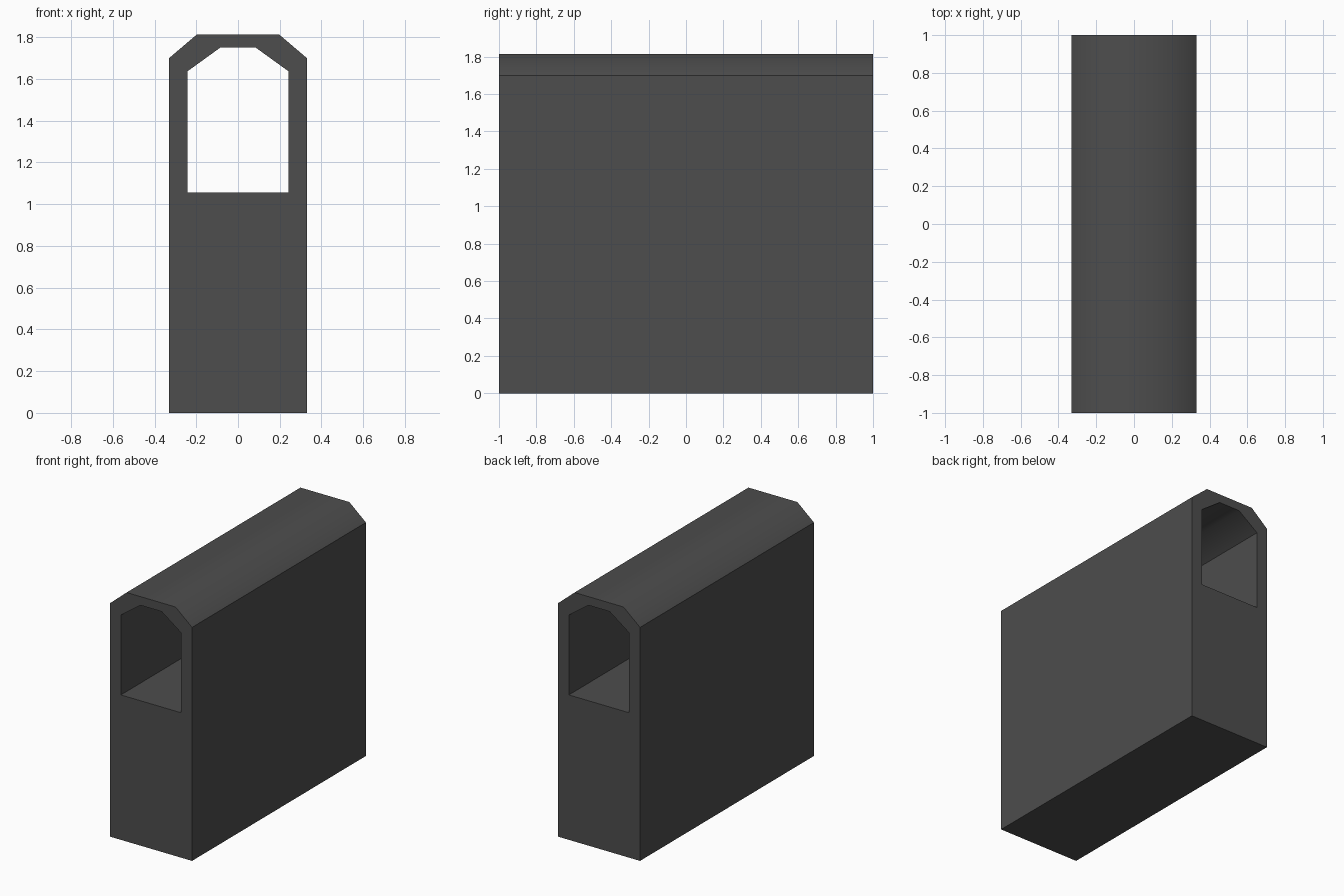
import bpy, bmesh, math

if "Cube" in bpy.data.objects:
    bpy.data.objects.remove(bpy.data.objects["Cube"])

HALF_LENGTH = 1.0

# one flat colour
mat = bpy.data.materials.new("dark grey")
mat.diffuse_color = (0.075, 0.075, 0.075, 1)
mat.use_nodes = True
mat.node_tree.nodes["Principled BSDF"].inputs["Base Color"].default_value = mat.diffuse_color


def arch(half_w, bottom, shoulder, half_top, top):
    """Chamfered arch profile, mirrored about x = 0."""
    right = [(half_w, bottom), (half_w, shoulder), (half_top, top)]
    return right + [(-x, z) for x, z in reversed(right)]


outer = arch(0.33, 0.0, 1.70, 0.197, 1.813)
inner = arch(0.243, 1.055, 1.636, 0.085, 1.75)

bm = bmesh.new()


def ring(profile, y):
    return [bm.verts.new((x, y, z)) for x, z in profile]


def bridge(a, b):
    n = len(a)
    for i in range(n):
        j = (i + 1) % n
        bm.faces.new((a[i], a[j], b[j], b[i]))


# outer shell, end frames and through tunnel
of, ob = ring(outer, -HALF_LENGTH), ring(outer, HALF_LENGTH)
nf, nb = ring(inner, -HALF_LENGTH), ring(inner, HALF_LENGTH)
for a, b in ((of, ob), (ob, nb), (nb, nf), (nf, of)):
    bridge(a, b)
bmesh.ops.recalc_face_normals(bm, faces=bm.faces[:])

mesh = bpy.data.meshes.new("tunnel_block")
bm.to_mesh(mesh)
bm.free()
mesh.materials.append(mat)
block = bpy.data.objects.new("tunnel_block", mesh)
bpy.context.collection.objects.link(block)

# soft roof, crisp walls
bpy.context.view_layer.objects.active = block
block.select_set(True)
bpy.ops.object.shade_smooth_by_angle(angle=math.radians(45))
